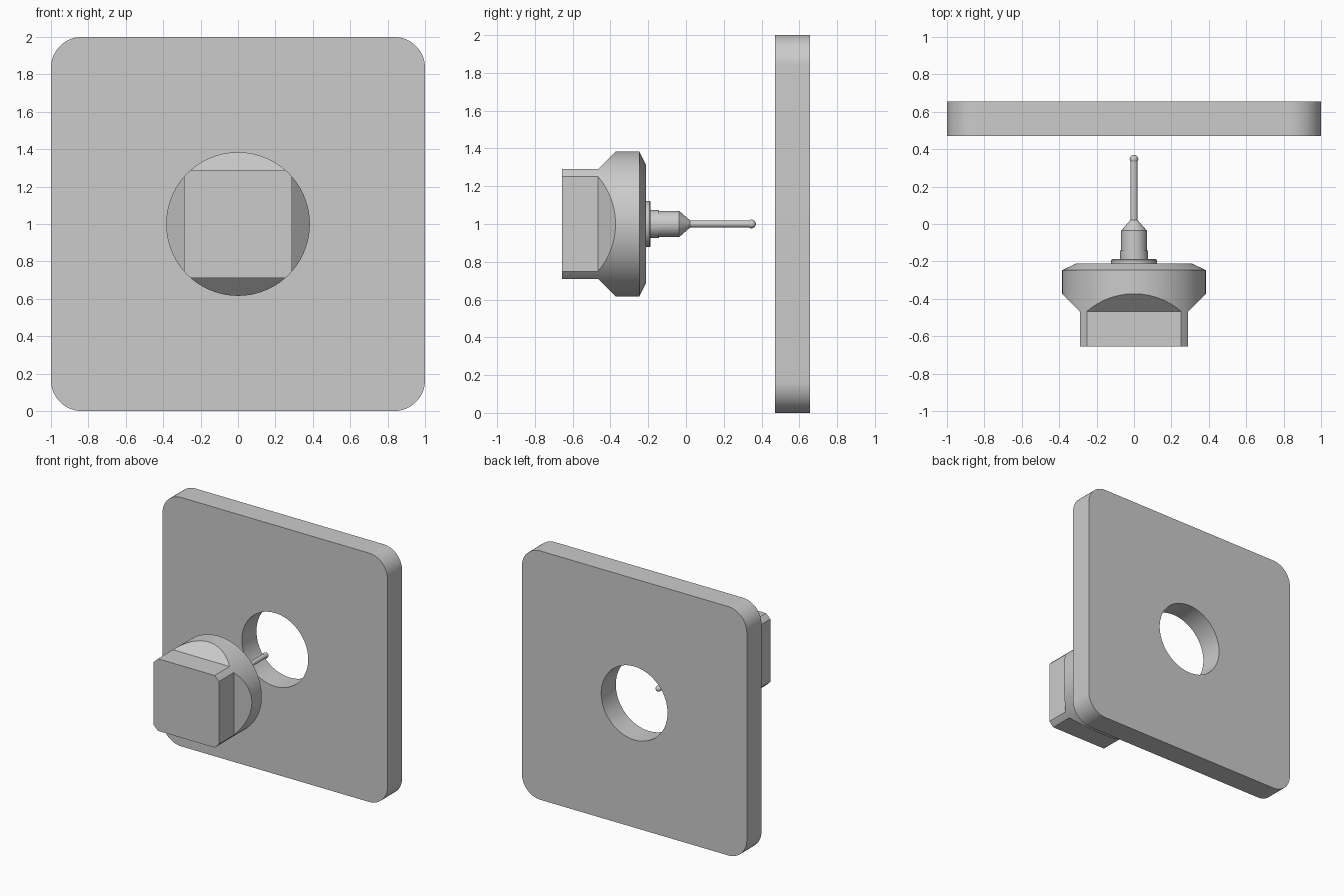
import bpy, bmesh
from math import sin, cos, pi, acos, radians
from mathutils import Matrix

if "Cube" in bpy.data.objects:
    bpy.data.objects.remove(bpy.data.objects["Cube"])

grey = bpy.data.materials.new("light grey")
grey.use_nodes = True
COLOUR = (0.6, 0.6, 0.6, 1)
grey.diffuse_color = COLOUR
grey.node_tree.nodes["Principled BSDF"].inputs["Base Color"].default_value = COLOUR


def finish(name, bm, angle=20):
    bmesh.ops.remove_doubles(bm, verts=bm.verts, dist=1e-5)
    bmesh.ops.recalc_face_normals(bm, faces=bm.faces)
    mesh = bpy.data.meshes.new(name)
    bm.to_mesh(mesh)
    bm.free()
    mesh.materials.append(grey)
    obj = bpy.data.objects.new(name, mesh)
    bpy.context.collection.objects.link(obj)
    bpy.ops.object.select_all(action="DESELECT")
    obj.select_set(True)
    bpy.context.view_layer.objects.active = obj
    bpy.ops.object.shade_smooth_by_angle(angle=radians(angle))
    return obj


def loft(bm, rings, caps=True):
    """Skin a list of equally long point rings."""
    rows = [[bm.verts.new(p) for p in ring] for ring in rings]
    n = len(rows[0])
    for a, b in zip(rows, rows[1:]):
        for i in range(n):
            j = (i + 1) % n
            bm.faces.new((a[i], a[j], b[j], b[i]))
    if caps:
        bm.faces.new(rows[0])
        bm.faces.new(rows[-1])


def turned(name, profile, steps=48):
    """Solid of revolution along y at mid height; profile is (y, radius)."""
    bm = bmesh.new()
    turns = [2 * pi * i / steps for i in range(steps)]
    loft(bm, [[(r * cos(a), y, 1 + r * sin(a)) for a in turns] for y, r in profile])
    return finish(name, bm)


# Square plate with rounded corners and a round hole
HALF, CORNER, HOLE, FRONT, BACK = 1.0, 0.165, 0.295, 0.47, 0.656
STEPS = 16
outer, inner = [], []
for q in range(4):
    for i in range(STEPS + 1):
        a = pi / 2 * (q + i / STEPS)
        mid = pi / 4 + q * pi / 2
        sx, sz = (1 if cos(mid) > 0 else -1), (1 if sin(mid) > 0 else -1)
        k = HALF - CORNER
        outer.append((sx * k + CORNER * cos(a), sz * k + CORNER * sin(a)))
        b = pi / 2 * (q + (i + 0.5) / (STEPS + 1))
        inner.append((HOLE * cos(b), HOLE * sin(b)))
plate = bmesh.new()
layers = [(outer, FRONT), (outer, BACK), (inner, BACK), (inner, FRONT), (outer, FRONT)]
loft(plate, [[(x, y, 1 + z) for x, z in ring] for ring, y in layers], caps=False)
finish("plate", plate)

# Probe head: round body whose front is cut to a square with sloped shoulders
R, FLAT, SHOULDER = 0.384, 0.29, -0.467
edge = acos(FLAT / R)
angles = []
for q in range(4):
    angles += [q * pi / 2 - edge + 2 * edge * i / 24 for i in range(25)]
    angles += [q * pi / 2 + edge + (pi / 2 - 2 * edge) * i / 4 for i in range(1, 4)]


def ring(radius, depth):
    return [(radius(a) * cos(a), depth(a), 1 + radius(a) * sin(a)) for a in angles]


def facing(a):
    return max(abs(cos(a)), abs(sin(a)))


def square(a):
    return min(R, FLAT / facing(a))


def shoulder(a):
    return SHOULDER + max(0, R * facing(a) - FLAT)


head = bmesh.new()
loft(head, [
    ring(square, lambda a: -0.656),
    ring(square, lambda a: SHOULDER),
    ring(lambda a: R, shoulder),
    ring(lambda a: R, lambda a: -0.247),
    ring(lambda a: 0.312, lambda a: -0.212),
])
finish("probe_head", head)

# Stylus parts
turned("mounting_flange", [(-0.213, 0.122), (-0.192, 0.122), (-0.187, 0.117)])
turned("stylus_collar", [(-0.188, 0.074), (-0.142, 0.074)])
turned("stylus_holder", [(-0.143, 0.069), (-0.036, 0.069), (0.022, 0.019)])
turned("stylus_stem", [(0.02, 0.0185), (0.345, 0.0185)], 24)

# Ball tip
ball = bmesh.new()
bmesh.ops.create_uvsphere(ball, u_segments=24, v_segments=16, radius=0.023,
                          matrix=Matrix.Translation((0, 0.347, 1)))
finish("ball_tip", ball, 40)
